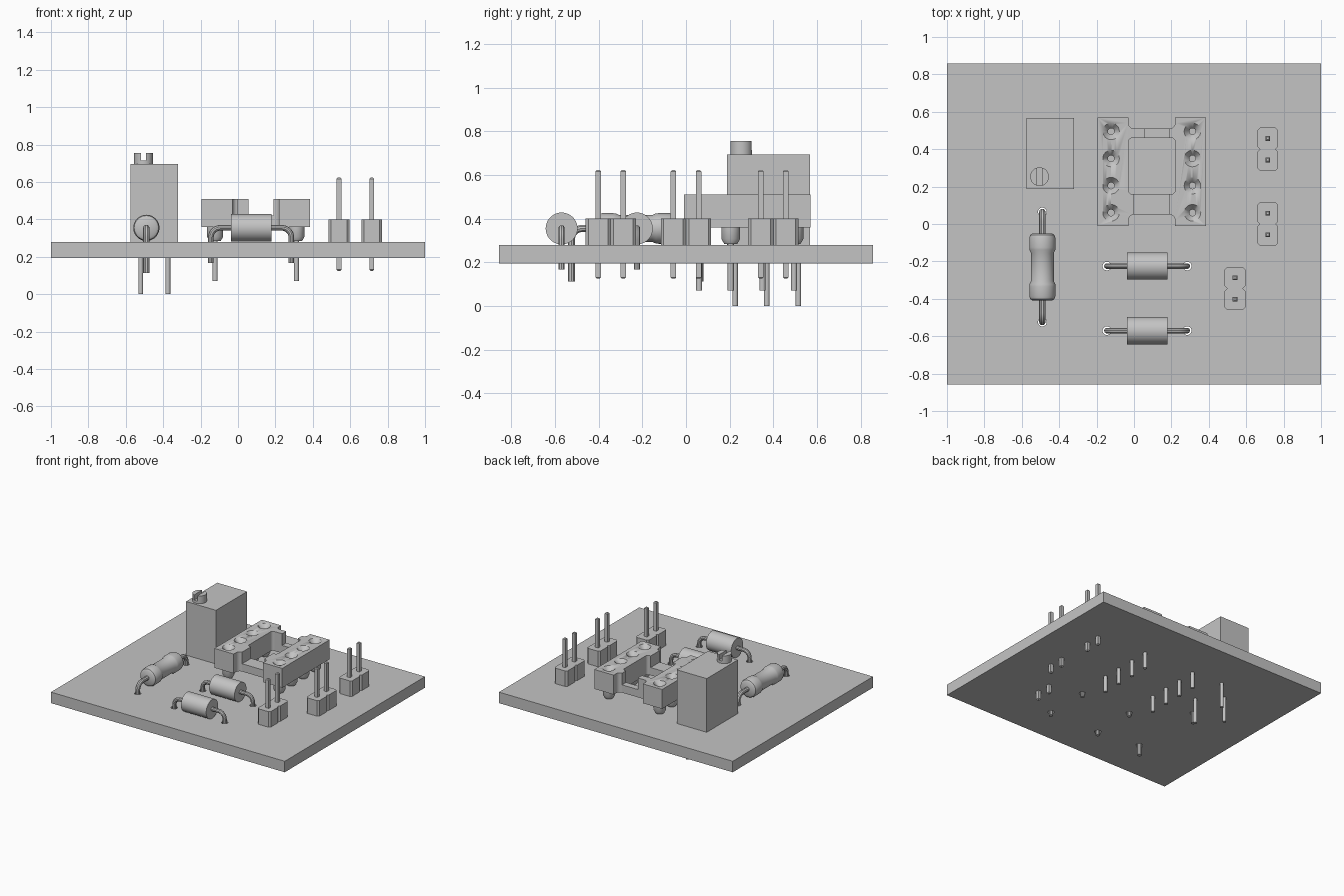
import bpy, bmesh, math
from mathutils import Vector, Matrix

cube = bpy.data.objects.get("Cube")
if cube:
    bpy.data.objects.remove(cube, do_unlink=True)

grey = bpy.data.materials.new("plain_grey")
grey.use_nodes = True
COLOUR = (0.55, 0.55, 0.55, 1)
grey.diffuse_color = COLOUR
grey.node_tree.nodes["Principled BSDF"].inputs["Base Color"].default_value = COLOUR

BASE, TOP = 0.195, 0.28      # board underside and upper face
AXIS = 0.355                 # height of the axial component centres


def finish(name, bm, smooth=False):
    bmesh.ops.recalc_face_normals(bm, faces=bm.faces)
    mesh = bpy.data.meshes.new(name)
    bm.to_mesh(mesh)
    bm.free()
    mesh.materials.append(grey)
    ob = bpy.data.objects.new(name, mesh)
    bpy.context.collection.objects.link(ob)
    if smooth:
        shade(ob)
    return ob


def select(ob):
    bpy.ops.object.select_all(action='DESELECT')
    ob.select_set(True)
    bpy.context.view_layer.objects.active = ob


def shade(ob):
    select(ob)
    bpy.ops.object.shade_smooth_by_angle(angle=math.radians(35))


def box(name, x0, x1, y0, y1, z0, z1):
    bm = bmesh.new()
    size = Matrix.Diagonal((x1 - x0, y1 - y0, z1 - z0, 1))
    centre = Matrix.Translation(((x0 + x1) / 2, (y0 + y1) / 2, (z0 + z1) / 2))
    bmesh.ops.create_cube(bm, size=1, matrix=centre @ size)
    return finish(name, bm)


def prism(name, outline, z0, z1):
    bm = bmesh.new()
    face = bm.faces.new([bm.verts.new((x, y, z0)) for x, y in outline])
    out = bmesh.ops.extrude_face_region(bm, geom=[face])
    verts = [v for v in out["geom"] if isinstance(v, bmesh.types.BMVert)]
    bmesh.ops.translate(bm, verts=verts, vec=(0, 0, z1 - z0))
    return finish(name, bm, True)


def lathe(name, profile, places, axis='Z', sides=32):
    """Closed solid of revolution from (radius, height) points, at each place."""
    turn = {'Z': Matrix(), 'X': Matrix.Rotation(math.pi / 2, 4, 'Y'),
            'Y': Matrix.Rotation(-math.pi / 2, 4, 'X')}[axis]
    bm = bmesh.new()
    for place in places:
        move = Matrix.Translation(place) @ turn
        rings = []
        for r, h in profile:
            angles = [math.tau * i / sides for i in range(sides)]
            rings.append([bm.verts.new(move @ Vector((r * math.cos(a), r * math.sin(a), h)))
                          for a in angles])
        for low, high in zip(rings, rings[1:]):
            for i in range(sides):
                j = (i + 1) % sides
                bm.faces.new((low[i], low[j], high[j], high[i]))
        bm.faces.new(rings[0][::-1])
        bm.faces.new(rings[-1])
    return finish(name, bm, True)


def cut(ob, cutter):
    mod = ob.modifiers.new("cut", 'BOOLEAN')
    mod.operation, mod.solver, mod.object = 'DIFFERENCE', 'EXACT', cutter
    select(ob)
    bpy.ops.object.modifier_apply(modifier=mod.name)
    bpy.data.objects.remove(cutter, do_unlink=True)


def arc(cx, cy, r, start, end, steps=6):
    angles = [math.radians(start + (end - start) * i / steps) for i in range(steps + 1)]
    return [(cx + r * math.cos(a), cy + r * math.sin(a)) for a in angles]


def lead(name, centre, along, half, radius, bottom, bend=0.05):
    """Wire through a component, bent down into the board at both ends."""
    right = [(half, bottom)] + arc(half - bend, AXIS - bend, bend, 0, 90, 8)
    path = right + [(-s, z) for s, z in reversed(right)]
    curve = bpy.data.curves.new(name, 'CURVE')
    curve.dimensions = '3D'
    curve.bevel_depth, curve.bevel_resolution, curve.use_fill_caps = radius, 3, True
    spline = curve.splines.new('POLY')
    spline.points.add(len(path) - 1)
    for p, (s, z) in zip(spline.points, path):
        p.co = (centre[0] + along[0] * s, centre[1] + along[1] * s, z, 1)
    curve.materials.append(grey)
    ob = bpy.data.objects.new(name, curve)
    bpy.context.collection.objects.link(ob)
    select(ob)
    bpy.ops.object.convert(target='MESH')
    shade(bpy.context.object)


# Circuit board with open holes for the wire leads
DIODE_X, DIODE_HALF = 0.07, 0.215
RES_X, RES_Y, RES_HALF = -0.49, -0.23, 0.295
diode_rows = (-0.225, -0.57)
holes = [(DIODE_X + s * DIODE_HALF, y, 0) for y in diode_rows for s in (-1, 1)]
holes += [(RES_X, RES_Y + s * RES_HALF, 0) for s in (-1, 1)]
board = box("circuit_board", -1, 1, -0.857, 0.857, BASE, TOP)
cut(board, lathe("lead_holes", [(0.023, BASE - 0.1), (0.023, TOP + 0.1)], holes, sides=24))

# Diodes
for i, y in enumerate(diode_rows):
    lathe(f"diode_body_{i}", [(0.073, -0.108), (0.073, 0.108)],
          [(DIODE_X, y, AXIS)], 'X', 40)
    lead(f"diode_lead_{i}", (DIODE_X, y), (1, 0), DIODE_HALF, 0.015, 0.167)

# Resistor with swollen end caps
half = [(0.061, 0.075), (0.069, 0.092), (0.07, 0.105), (0.07, 0.155),
        (0.065, 0.171), (0.052, 0.18)]
lathe("resistor_body", [(r, -h) for r, h in reversed(half)] + half,
      [(RES_X, RES_Y, AXIS)], 'Y', 40)
lead("resistor_lead", (RES_X, RES_Y), (0, 1), RES_HALF, 0.017, 0.113)

# Trimmer: block, slotted screw and three pins
box("trimmer_body", -0.575, -0.32, 0.188, 0.568, TOP, 0.695)
screw = lathe("trimmer_screw", [(0.05, 0.69), (0.05, 0.755)], [(-0.505, 0.253, 0)])
cut(screw, box("screw_slot", -0.518, -0.492, 0.15, 0.35, 0.715, 0.8))
lathe("trimmer_pins", [(0.013, 0), (0.013, TOP + 0.01)],
      [(-0.375, 0.225, 0), (-0.52, 0.37, 0), (-0.375, 0.515, 0)], sides=16)

# Chip socket: two mirrored rails joined by low bridges
SOCKET_MID = 0.095
rail = [(-0.195, -0.01), (-0.03, -0.01)]
rail += arc(0, 0.02, 0.03, 180, 90)
rail += [(0, 0.16)] + arc(-0.01, 0.18, 0.02, 270, 180)
rail += arc(-0.01, 0.44, 0.02, 180, 90) + [(0, 0.46)]
rail += arc(0, 0.54, 0.03, 270, 180)
rail += [(-0.03, 0.57), (-0.195, 0.57)]
rows = [0.06 + 0.145 * i for i in range(4)]
for side, sign in (("right", 1), ("left", -1)):
    outline = [(SOCKET_MID + sign * (x - SOCKET_MID), y) for x, y in rail]
    px = SOCKET_MID - sign * 0.2175
    places = [(px, y, 0) for y in rows]
    block = prism(f"socket_rail_{side}", outline, 0.36, 0.51)
    cut(block, lathe("contact_holes", [(0.017, 0.4), (0.017, 0.475), (0.046, 0.512), (0.046, 0.55)],
                     places, sides=24))
    lathe(f"socket_pins_{side}",
          [(0.014, 0.07), (0.014, 0.285), (0.03, 0.285), (0.043, 0.307), (0.043, 0.362)],
          places, sides=24)
box("socket_front_bridge", -0.002, 0.192, 0.05, 0.16, 0.36, 0.42)
box("socket_back_bridge", -0.002, 0.192, 0.46, 0.51, 0.36, 0.42)
box("socket_key_step", -0.002, 0.055, 0.46, 0.51, 0.36, 0.51)

# Two-pin headers: chamfered cells with square pins
W, PITCH, C = 0.055, 0.115, 0.013
for i, (hx, hy) in enumerate([(0.715, 0.4), (0.715, 0), (0.54, -0.345)]):
    quarter = [(W - C, 0), (W, C), (W, PITCH - C), (W - C, PITCH)]
    side = [(x, y - PITCH) for x, y in quarter] + quarter[1:]
    outline = side + [(-x, y) for x, y in reversed(side)]
    prism(f"header_block_{i}", [(hx + x, hy + y) for x, y in outline], TOP, 0.4)
    for k in (-1, 1):
        y, r = hy + k * PITCH / 2, 0.0125
        pin = box(f"header_pin_{i}_{'back' if k > 0 else 'front'}",
                  hx - r, hx + r, y - r, y + r, 0.125, 0.623)
        # Taper both tips
        bm = bmesh.new()
        bm.from_mesh(pin.data)
        ends = [f for f in bm.faces if abs(f.normal.z) > 0.9]
        bmesh.ops.bevel(bm, geom=[e for f in ends for e in f.edges], offset=0.006,
                        segments=1, affect='EDGES')
        bm.to_mesh(pin.data)
        bm.free()
